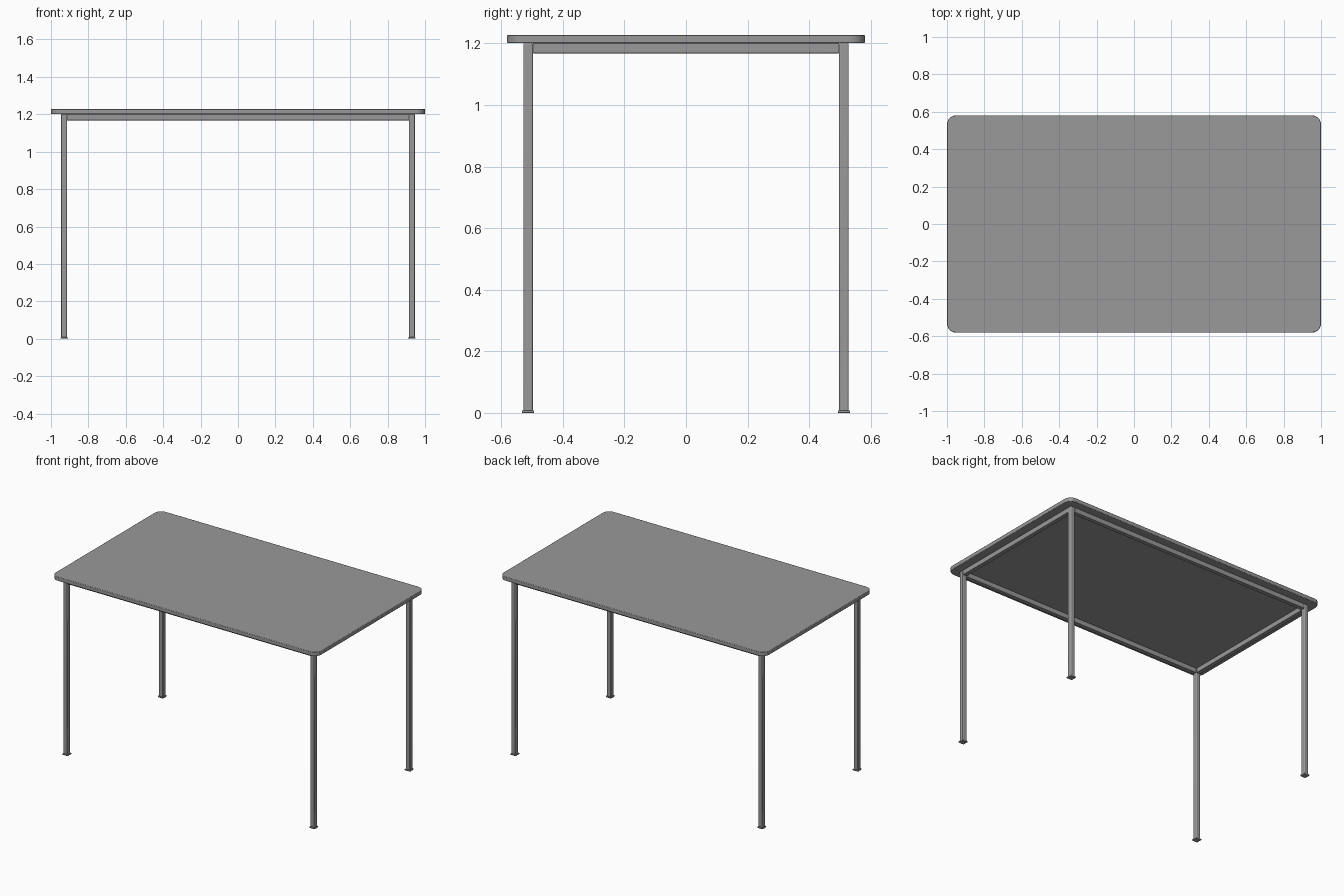
import bpy, bmesh, math

if "Cube" in bpy.data.objects:
    bpy.data.objects.remove(bpy.data.objects["Cube"])

# Dark grey shared by all parts
grey = bpy.data.materials.new("dark_grey")
grey.diffuse_color = (0.32, 0.32, 0.32, 1)
grey.use_nodes = True
grey.node_tree.nodes["Principled BSDF"].inputs["Base Color"].default_value = grey.diffuse_color


def finish(name, bm, bevel=0.0, segments=2):
    mesh = bpy.data.meshes.new(name)
    bmesh.ops.recalc_face_normals(bm, faces=bm.faces)
    bm.to_mesh(mesh)
    bm.free()
    mesh.materials.append(grey)
    obj = bpy.data.objects.new(name, mesh)
    bpy.context.collection.objects.link(obj)
    if bevel:
        mod = obj.modifiers.new("edge_rounding", "BEVEL")
        mod.width = bevel
        mod.segments = segments
        mod.limit_method = "ANGLE"
        mod.angle_limit = math.radians(40)
    bpy.ops.object.select_all(action="DESELECT")
    obj.select_set(True)
    bpy.context.view_layer.objects.active = obj
    bpy.ops.object.shade_smooth_by_angle(angle=math.radians(40))
    return obj


def box(name, size, centre, bevel=0.0):
    bm = bmesh.new()
    bmesh.ops.create_cube(bm, size=1)
    bmesh.ops.scale(bm, vec=size, verts=bm.verts)
    bmesh.ops.translate(bm, vec=centre, verts=bm.verts)
    return finish(name, bm, bevel)


HX, HY = 1.0, 0.581           # tabletop half sizes
LX, LY = 0.93, 0.513          # leg centres
LEG = 0.031
Z_UNDER, Z_TOP = 1.201, 1.228

# Tabletop with rounded corners
bm = bmesh.new()
r, steps = 0.05, 8
outline = []
for i, (sx, sy) in enumerate([(1, 1), (-1, 1), (-1, -1), (1, -1)]):
    for k in range(steps + 1):
        a = math.pi / 2 * (i + k / steps)
        outline.append(bm.verts.new((sx * (HX - r) + r * math.cos(a),
                                     sy * (HY - r) + r * math.sin(a), Z_UNDER)))
face = bm.faces.new(outline)
ext = bmesh.ops.extrude_face_region(bm, geom=[face], use_keep_orig=True)
top_verts = [g for g in ext["geom"] if isinstance(g, bmesh.types.BMVert)]
bmesh.ops.translate(bm, vec=(0, 0, Z_TOP - Z_UNDER), verts=top_verts)
finish("tabletop", bm, 0.003)

# Square legs with foot pads
for sx, side in ((-1, "left"), (1, "right")):
    for sy, end in ((-1, "front"), (1, "back")):
        label = f"{end}_{side}"
        box(f"{label}_leg", (LEG, LEG, Z_UNDER - 0.006),
            (sx * LX, sy * LY, (Z_UNDER + 0.006) / 2), 0.004)
        box(f"{label}_foot", (0.04, 0.04, 0.008), (sx * LX, sy * LY, 0.004), 0.001)

# Rails under the top, running between the legs
RAIL_W, RAIL_H = 0.028, 0.033
rail_z = Z_UNDER - RAIL_H / 2
for s, end, side in ((-1, "front", "left"), (1, "back", "right")):
    box(f"{end}_rail", (2 * LX - LEG, RAIL_W, RAIL_H), (0, s * LY, rail_z), 0.002)
    box(f"{side}_rail", (RAIL_W, 2 * LY - LEG, RAIL_H), (s * LX, 0, rail_z), 0.002)
